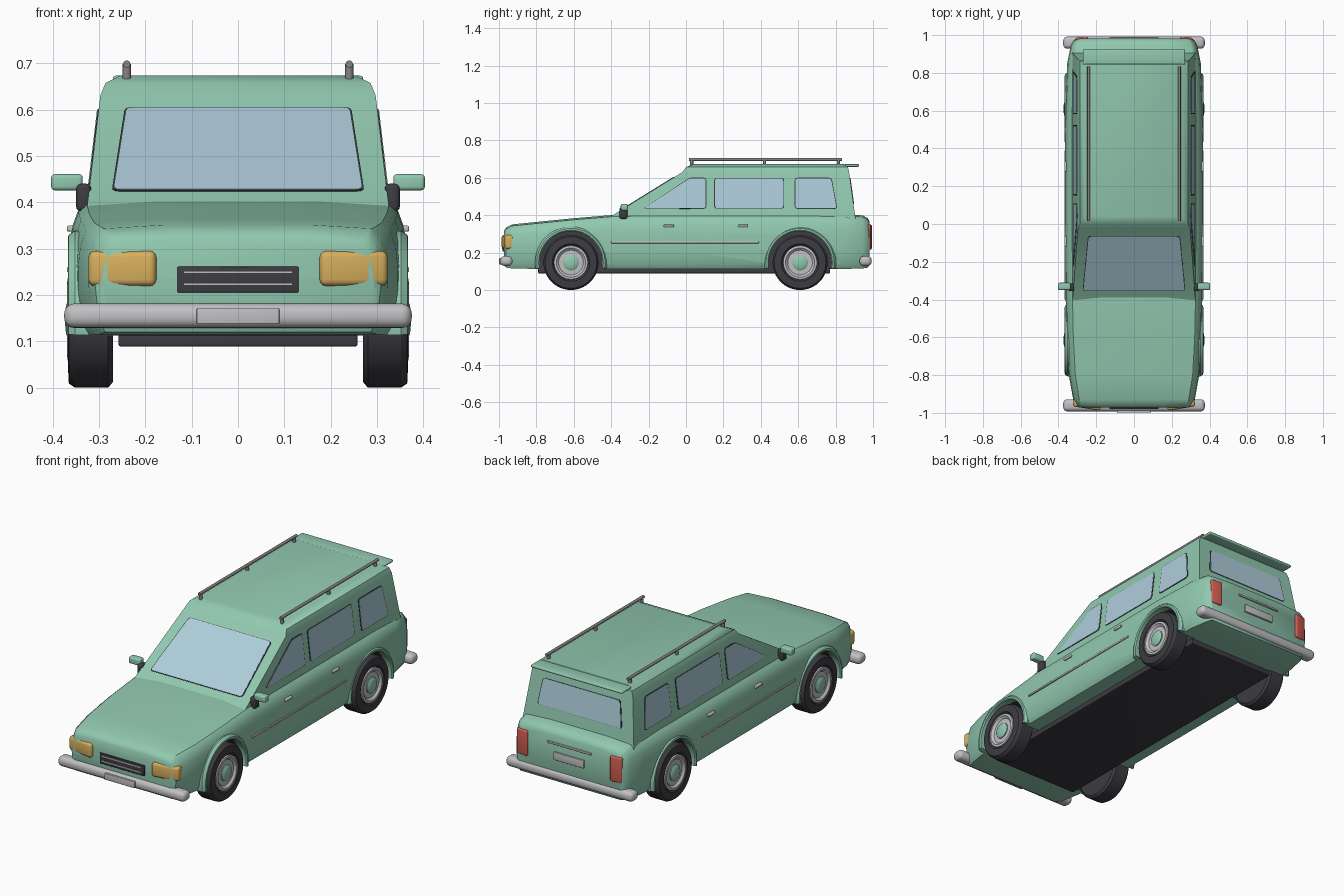
import bpy, bmesh, math
from mathutils import Vector, Matrix

if "Cube" in bpy.data.objects:
    bpy.data.objects.remove(bpy.data.objects["Cube"])

def mat(name, r, g, b):
    m = bpy.data.materials.new(name)
    m.diffuse_color = (r, g, b, 1)
    m.use_nodes = True
    m.node_tree.nodes["Principled BSDF"].inputs["Base Color"].default_value = m.diffuse_color
    return m

GREEN = mat("mint_paint", .285, .58, .43)
GLASS = mat("pale_blue_glass", .42, .61, .70)
DARK = mat("dark_rubber", .045, .045, .055)
CHROME = mat("chrome", .53, .53, .55)
RAIL = mat("rail_grey", .24, .23, .23)
AMBER = mat("amber_lamp", .68, .43, .11)
RED = mat("red_lamp", .62, .11, .085)

WHEELS = (-.615, .61)
AXLE_Z = .147

def finish(bm, name, material, angle=35):
    bmesh.ops.recalc_face_normals(bm, faces=bm.faces[:])
    me = bpy.data.meshes.new(name)
    bm.to_mesh(me)
    bm.free()
    me.materials.append(material)
    ob = bpy.data.objects.new(name, me)
    bpy.context.collection.objects.link(ob)
    smooth(ob, angle)
    return ob

def smooth(ob, angle=35):
    bpy.ops.object.select_all(action='DESELECT')
    ob.select_set(True)
    bpy.context.view_layer.objects.active = ob
    bpy.ops.object.shade_smooth_by_angle(angle=math.radians(angle))

def box(name, center, size, material, bevel=0, rot=0, segs=3):
    bm = bmesh.new()
    bmesh.ops.create_cube(bm, size=1)
    bmesh.ops.scale(bm, vec=size, verts=bm.verts[:])
    if bevel:
        bmesh.ops.bevel(bm, geom=bm.edges[:], offset=bevel, segments=segs,
                        profile=.5, affect='EDGES', clamp_overlap=True)
    bmesh.ops.transform(bm, matrix=Matrix.Translation(center) @ Matrix.Rotation(rot, 4, 'Z'),
                        verts=bm.verts[:])
    return finish(bm, name, material)

def loft(bm, rings, cap=True, closed=False):
    vs = [[bm.verts.new(p) for p in r] for r in rings]
    n = len(vs[0])
    pairs = list(zip(vs, vs[1:])) + ([(vs[-1], vs[0])] if closed else [])
    for a, b in pairs:
        for i in range(n):
            bm.faces.new((a[i], a[(i + 1) % n], b[(i + 1) % n], b[i]))
    if cap:
        bm.faces.new(vs[0])
        bm.faces.new(vs[-1])

def lathe(name, profile, s, cy, material, n=40):
    # profile of (radius, x) spun about the axle
    rings = [[(s * x, cy + r * math.cos(2 * math.pi * i / n), AXLE_Z + r * math.sin(2 * math.pi * i / n))
              for i in range(n)] for r, x in profile]
    bm = bmesh.new()
    loft(bm, rings)
    return finish(bm, name, material, 30)

def rod(name, a, b, r, material):
    a, b = Vector(a), Vector(b)
    bm = bmesh.new()
    q = (b - a).to_track_quat('Z', 'Y').to_matrix().to_4x4()
    bmesh.ops.create_cone(bm, cap_ends=True, segments=12, radius1=r, radius2=r, depth=(b - a).length,
                          matrix=Matrix.Translation((a + b) / 2) @ q)
    return finish(bm, name, material)

def plate(name, pts, normal, lift, material, grow=0, radius=.015):
    # thin panel with rounded corners, raised from the surface
    pts = [Vector(p) for p in pts]
    c = sum(pts, Vector()) / len(pts)
    pts = [p + (p - c).normalized() * grow for p in pts]
    out = []
    for i, p in enumerate(pts):
        a = p + (pts[i - 1] - p).normalized() * radius
        b = p + (pts[(i + 1) % len(pts)] - p).normalized() * radius
        out += [a * (1 - t) ** 2 + p * 2 * t * (1 - t) + b * t * t for t in (0, .33, .67, 1)]
    n = Vector(normal).normalized()
    bm = bmesh.new()
    loft(bm, [[p - n * .003 for p in out], [p + n * lift for p in out]])
    return finish(bm, name, material)

def window(name, pts, normal):
    plate(name + "_trim", pts, normal, .002, DARK, grow=.005)
    plate(name, pts, normal, .0035, GLASS)

# Lower body: cross-sections lofted front to back (y, half width, top, bottom)
stations = [(-.972, .292, .315, .135), (-.962, .308, .33, .12), (-.93, .322, .347, .115),
            (-.80, .345, .36, .113), (-.60, .357, .38, .112), (-.38, .362, .398, .112),
            (0, .364, .40, .112), (.6, .364, .40, .112), (.85, .354, .40, .113),
            (.945, .335, .395, .115), (.972, .32, .38, .12), (.982, .308, .36, .135)]
rings = []
for y, w, t, b in stations:
    half = [(w * .93, b), (w * .975, b + .025), (w, b + .10), (w, t - .10), (w * .985, t - .055),
            (w * .95, t - .02), (w * .90, t - .004), (w * .5, t + .004)]
    rings.append([(x, y, z) for x, z in half] + [(-x, y, z) for x, z in reversed(half)])
bm = bmesh.new()
loft(bm, rings)
body = finish(bm, "lower_body", GREEN)

# Wheel wells cut into the body
for s in (1, -1):
    for cy in WHEELS:
        cutter = lathe("well_cutter", [(.17, .25), (.17, .45)], s, cy, GREEN, 48)
        cutter.hide_render = True
        mod = body.modifiers.new("well", 'BOOLEAN')
        mod.operation, mod.solver, mod.object = 'DIFFERENCE', 'EXACT', cutter
        bpy.context.view_layer.objects.active = body
        bpy.ops.object.modifier_apply(modifier=mod.name)
        bpy.data.objects.remove(cutter)
if len(body.data.materials) < 2:
    body.data.materials.append(DARK)
else:
    body.data.materials[1] = DARK
for f in body.data.polygons:
    vs = [body.data.vertices[i].co for i in f.vertices]
    wall = any(all(abs(math.hypot(v.y - c, v.z - AXLE_Z) - .17) < .003 for v in vs) for c in WHEELS)
    back = all(abs(abs(v.x) - .25) < .001 for v in vs)
    f.material_index = 1 if (wall and abs(f.normal.x) < .5) or back else 0
smooth(body)

# Cabin: stacked outlines (z, half width, front y, rear y)
bm = bmesh.new()
loft(bm, [[(-w, f, z), (w, f, z), (w, r, z), (-w, r, z)] for z, w, f, r in
          [(.37, .328, -.44, .908), (.63, .297, -.02, .872), (.657, .286, .0, .866), (.673, .255, .04, .845)]])
bmesh.ops.bevel(bm, geom=[e for e in bm.edges if e.calc_face_angle(0) > .2], offset=.012,
                segments=3, profile=.5, affect='EDGES', clamp_overlap=True)
finish(bm, "cabin", GREEN)

# Windows
def front_pt(x, z): return (x, -.44 + (z - .37) * .42 / .26, z)
def rear_pt(x, z): return (x, .908 - (z - .37) * .036 / .26, z)
window("windscreen", [front_pt(-.268, .425), front_pt(.268, .425), front_pt(.24, .602), front_pt(-.24, .602)],
       (0, -.26, .42))
window("rear_window", [rear_pt(-.245, .46), rear_pt(.245, .46), rear_pt(.225, .597), rear_pt(-.225, .597)],
       (0, .26, .036))
side_windows = {"front_door_window": [(-.225, .437), (.105, .437), (.105, .597), (.02, .597)],
                "rear_door_window": [(.155, .437), (.52, .437), (.52, .597), (.155, .597)],
                "cargo_window": [(.585, .437), (.805, .437), (.775, .597), (.585, .597)]}
for s, side in ((1, "right"), (-1, "left")):
    for name, pts in side_windows.items():
        window(f"{side}_{name}", [(s * (.328 - (z - .37) * .119), y, z) for y, z in pts], (s, 0, .119))

# Parts repeated on both sides
for s, side in ((1, "right"), (-1, "left")):
    for cy, end in zip(WHEELS, ("front", "rear")):
        tag = f"{side}_{end}_"
        lathe(tag + "tyre", [(.09, .27), (.135, .27), (.147, .28), (.147, .352), (.138, .365),
                             (.10, .367), (.088, .355)], s, cy, DARK)
        lathe(tag + "rim", [(.092, .345), (.09, .367), (.078, .369), (.066, .358), (.02, .36)], s, cy, CHROME)
        lathe(tag + "hub_cap", [(.042, .35), (.042, .364), (.032, .371), (.01, .373)], s, cy, GREEN)
        # raised lip round the wheel arch
        arc = [math.radians(-10 + 200 * i / 32) for i in range(33)]
        bm = bmesh.new()
        loft(bm, [[(s * x, cy + r * math.cos(a), AXLE_Z + r * math.sin(a)) for r, x in
                   ((.167, .32), (.167, .362), (.173, .367), (.182, .366), (.192, .352), (.192, .32))]
                  for a in arc])
        finish(bm, tag + "arch_lip", GREEN)
    box(f"{side}_headlight", (s * .248, -.952, .257), (.148, .05, .076), AMBER, .014, s * math.radians(9))
    box(f"{side}_tail_light", (s * .275, .968, .283), (.065, .045, .135), RED, .008, -s * math.radians(8))
    box(f"{side}_side_strip", (s * .364, -.005, .255), (.01, .79, .011), CHROME, .003)
    for y, end in ((-.092, "front"), (.305, "rear")):
        box(f"{side}_{end}_door_handle", (s * .36, y, .343), (.018, .055, .013), CHROME, .004)
    box(f"{side}_mirror_stalk", (s * .333, -.335, .41), (.032, .042, .06), DARK, .01)
    box(f"{side}_mirror", (s * .369, -.33, .443), (.068, .038, .035), GREEN, .008)
    # roof rail and posts
    rod(f"{side}_roof_rail", (s * .24, .015, .698), (s * .24, .835, .698), .008, RAIL)
    for i, y in enumerate((.03, .42, .815)):
        rod(f"{side}_rail_post_{i + 1}", (s * .24, y, .655), (s * .24, y, .698), .009, RAIL)

# Bumpers and number plates (blank)
for s, end in ((-1, "front"), (1, "rear")):
    box(f"{end}_bumper", (0, s * .96, .155), (.75, .064, .053), CHROME, .022, segs=4)
box("front_plate", (0, -.992, .154), (.178, .014, .034), CHROME, .003)
box("rear_plate", (0, .984, .26), (.18, .014, .042), CHROME, .003)
box("tailgate_strip", (0, .982, .325), (.26, .014, .011), CHROME, .003)

# Grille
box("grille", (0, -.968, .233), (.262, .024, .056), DARK, .003)
for i, z in enumerate((.223, .249)):
    box(f"grille_slat_{i + 1}", (0, -.98, z), (.235, .008, .006), CHROME)

# Spoiler and underside
box("roof_spoiler", (0, .885, .666), (.54, .08, .014), GREEN, .006)
box("floor_pan", (0, -.01, .104), (.515, 1.56, .03), DARK, .004)
